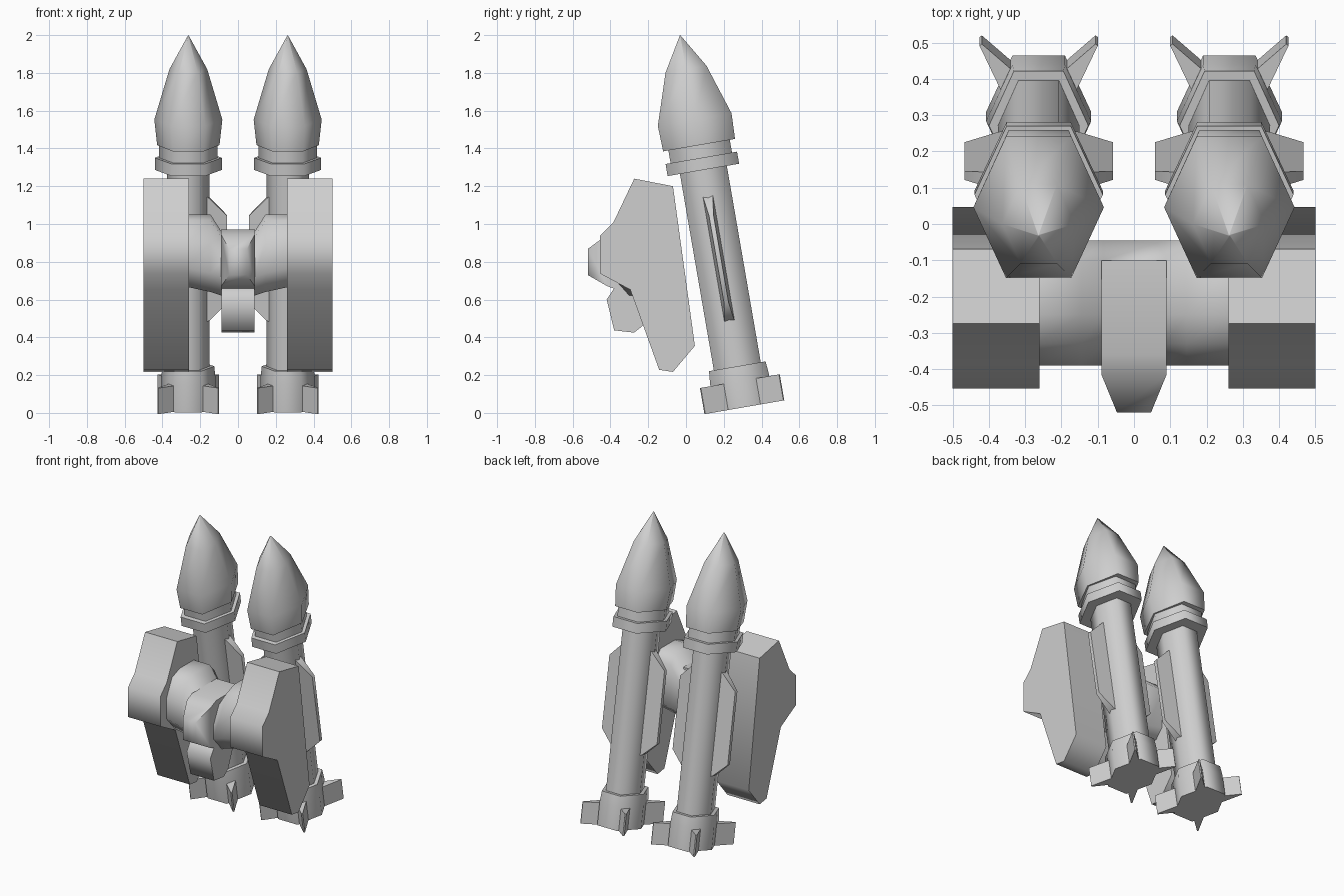
import bpy, bmesh, math
from mathutils import Matrix, Vector

cube = bpy.data.objects.get("Cube")
if cube:
    bpy.data.objects.remove(cube, do_unlink=True)

grey = bpy.data.materials.new("light_grey")
grey.use_nodes = True
colour = (0.62, 0.62, 0.62, 1)
grey.diffuse_color = colour
grey.node_tree.nodes["Principled BSDF"].inputs["Base Color"].default_value = colour

parts = []


def loft(name, rings, matrix=Matrix()):
    """Skin a list of equal-sized point rings and cap both ends."""
    bm = bmesh.new()
    rows = [[bm.verts.new(matrix @ Vector(p)) for p in ring] for ring in rings]
    n = len(rows[0])
    for low, high in zip(rows, rows[1:]):
        for i in range(n):
            j = (i + 1) % n
            bm.faces.new((low[i], low[j], high[j], high[i]))
    bm.faces.new(rows[0])
    bm.faces.new(rows[-1])
    bmesh.ops.recalc_face_normals(bm, faces=bm.faces)
    mesh = bpy.data.meshes.new(name)
    bm.to_mesh(mesh)
    bm.free()
    mesh.materials.append(grey)
    obj = bpy.data.objects.new(name, mesh)
    bpy.context.collection.objects.link(obj)
    parts.append(obj)


def hexagon(a, b, s):
    """Six-sided section: half width a, half depth b, at height s."""
    return [(a, 0, s), (a / 2, b, s), (-a / 2, b, s),
            (-a, 0, s), (-a / 2, -b, s), (a / 2, -b, s)]


def box_ring(w, y, low, high):
    return [(-w, y, low), (w, y, low), (w, y, high), (-w, y, high)]


# Rocket sections: half width, half depth, height along the axis
ROCKET = {
    "nose": [(.165, .193, 1.408), (.18, .198, 1.545), (.1, .11, 1.816), (.002, .002, 1.997)],
    "neck": [(.155, .165, 1.32), (.155, .165, 1.42)],
    "collar": [(.177, .192, 1.275), (.177, .192, 1.34)],
    "tube": [(.112, .126, .2), (.112, .126, 1.3)],
    "base": [(.145, .158, 0), (.145, .158, .15), (.137, .152, .22)],
}

# Side pod outline in y, z
POD = [(-.274, 1.24), (-.069, 1.2), (.047, .355), (-.069, .217), (-.142, .228),
       (-.295, .652), (-.454, .737), (-.454, .938), (-.385, 1.007)]

for side, label in ((1, "left"), (-1, "right")):
    # Leaning rocket with stacked hexagonal sections
    lean = Matrix.Translation((.263 * side, .309, .03)) @ Matrix.Rotation(math.radians(9.8), 4, "X")
    for name, sections in ROCKET.items():
        loft(f"{label}_rocket_{name}", [hexagon(*s) for s in sections], lean)

    # Long wings on both flanks of the tube
    for d, where in ((1, "left"), (-1, "right")):
        wing = []
        for x, t, low, high in ((.09, .028, .46, 1.14), (.112, .025, .47, 1.125), (.205, .012, .56, 1.03)):
            wing.append([(x * d, -t, low), (x * d, t, low), (x * d, t, high), (x * d, -t, high)])
        loft(f"{label}_rocket_{where}_wing", wing, lean)

        # Diagonal wedge fins on the base
        for e, end in ((1, "back"), (-1, "front")):
            out = Vector((.16 * d, .212 * e, 0))
            across = Vector((-out.y, out.x, 0)).normalized()
            root = out * .42
            rings = []
            for s in (0, .14):
                up = Vector((0, 0, s))
                rings.append([root + across * .036 + up, out + across * .004 + up,
                              out - across * .004 + up, root - across * .036 + up])
            loft(f"{label}_rocket_{end}_{where}_fin", rings, lean)

    # Side pod extruded across x
    loft(f"{label}_pod", [[(x * side, y, z) for y, z in POD] for x in (.26, .5)])

# Crossbar between the pods, dipping in the middle
bar = []
for x, top, low in ((-.27, 1.05, .667), (-.145, 1.05, .64), (-.085, .955, .62),
                    (.085, .955, .62), (.145, 1.05, .64), (.27, 1.05, .667)):
    bar.append([(x, -.39, top - .15), (x, -.33, top - .03), (x, -.25, top), (x, -.1, top),
                (x, -.045, top - .06), (x, -.045, low + .06), (x, -.1, low),
                (x, -.3, low), (x, -.39, low + .1)])
loft("crossbar", bar)

# Tapered centre block at the front
loft("centre_block", [box_ring(.09, -.1, .65, .97), box_ring(.09, -.36, .65, .97),
                      box_ring(.09, -.415, .67, .945), box_ring(.047, -.52, .73, .868)])

# Lower block hanging below the centre
LOWER = [(-.36, .69), (-.42, .6), (-.38, .437), (-.275, .425), (-.23, .46), (-.15, .66)]
loft("lower_block", [[(x, y, z) for y, z in LOWER] for x in (-.088, .088)])

bpy.ops.object.select_all(action="DESELECT")
for obj in parts:
    obj.select_set(True)
bpy.context.view_layer.objects.active = parts[0]
bpy.ops.object.shade_smooth_by_angle(angle=math.radians(70))
